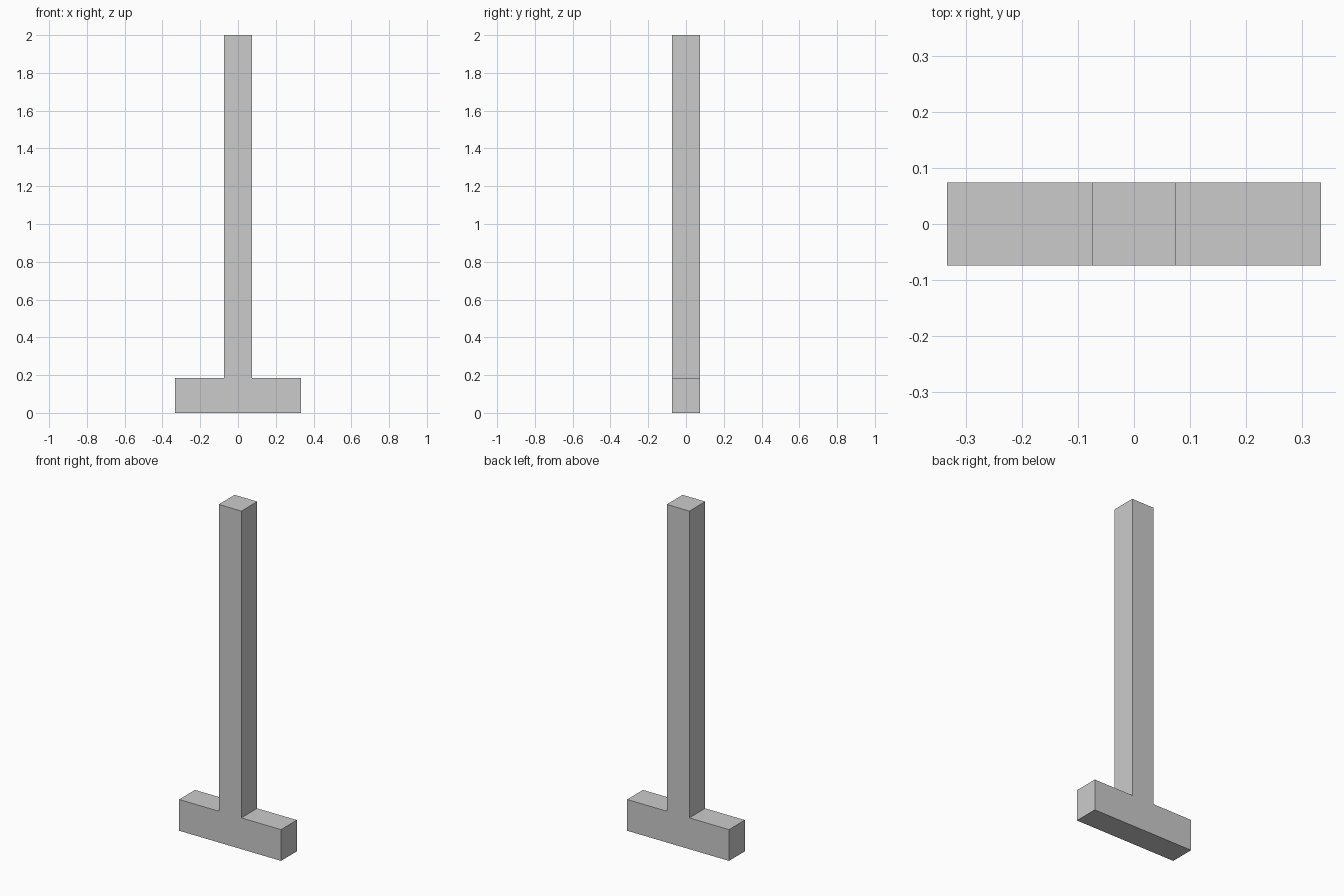
import bpy, bmesh

if "Cube" in bpy.data.objects:
    bpy.data.objects.remove(bpy.data.objects["Cube"])

HEIGHT = 2.0
POST = 0.074      # half width of post, also half depth of the whole part
FOOT = 0.3333     # half length of foot
FOOT_TOP = 0.185

# Inverted T profile, right half from the bottom up, then mirrored
right = [(FOOT, 0), (FOOT, FOOT_TOP), (POST, FOOT_TOP), (POST, HEIGHT)]
profile = right + [(-x, z) for x, z in reversed(right)]

# Extrude the profile front to back
bm = bmesh.new()
face = bm.faces.new([bm.verts.new((x, -POST, z)) for x, z in profile])
ext = bmesh.ops.extrude_face_region(bm, geom=[face], use_keep_orig=True)
verts = [g for g in ext["geom"] if isinstance(g, bmesh.types.BMVert)]
bmesh.ops.translate(bm, verts=verts, vec=(0, 2 * POST, 0))
bmesh.ops.recalc_face_normals(bm, faces=bm.faces[:])

mesh = bpy.data.meshes.new("post_with_foot")
bm.to_mesh(mesh)
bm.free()
bpy.context.collection.objects.link(bpy.data.objects.new("post_with_foot", mesh))
